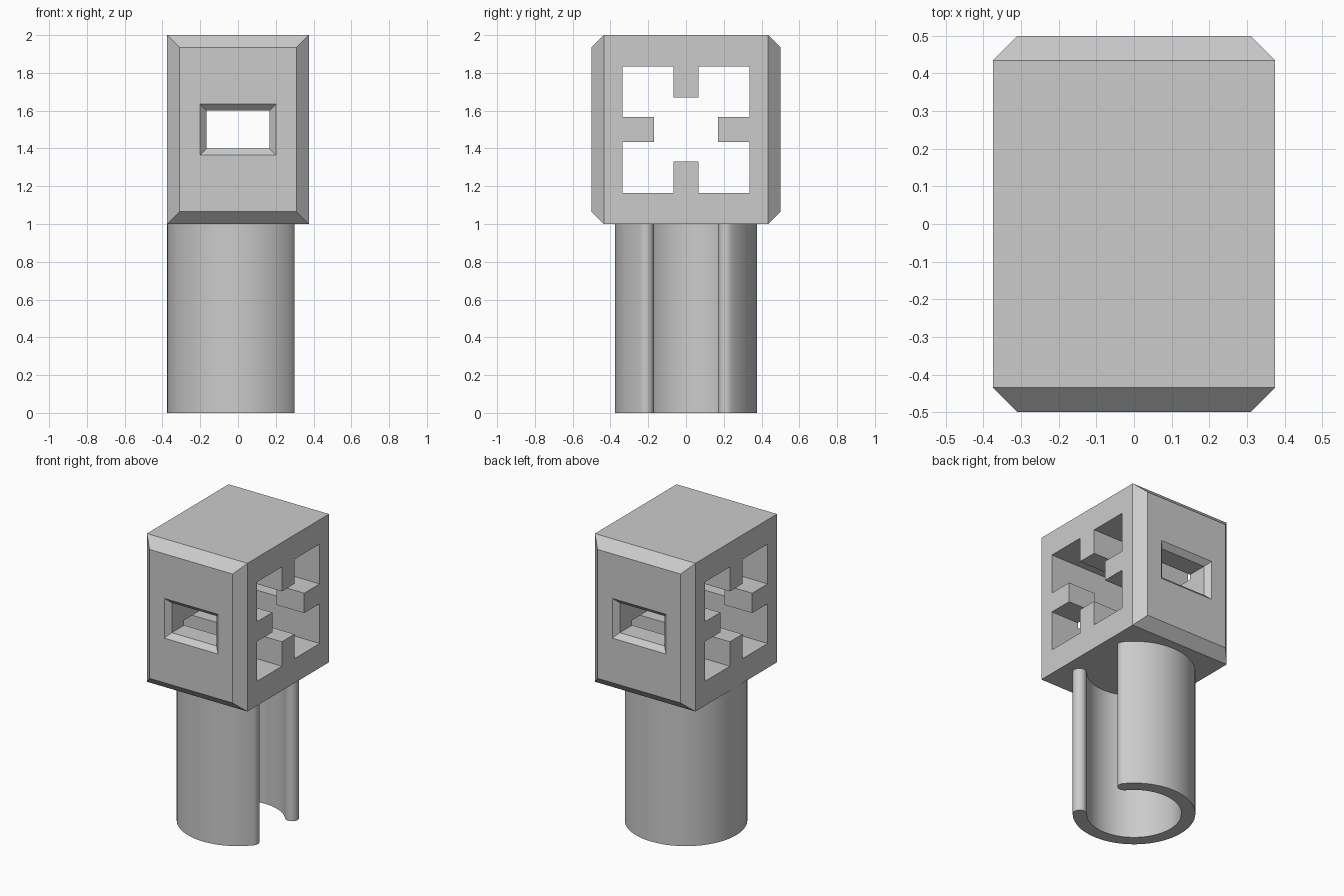
import bpy
import bmesh
from math import sin, cos, asin, pi, radians

old = bpy.data.objects.get("Cube")
if old:
    bpy.data.objects.remove(old, do_unlink=True)

grey = bpy.data.materials.new("plain grey")
grey.use_nodes = True
colour = (0.6, 0.6, 0.6, 1)
grey.diffuse_color = colour
grey.node_tree.nodes["Principled BSDF"].inputs["Base Color"].default_value = colour


def loft(name, sections):
    """Closed solid through matching rings of points."""
    bm = bmesh.new()
    rings = [[bm.verts.new(p) for p in ring] for ring in sections]
    n = len(rings[0])
    for a, b in zip(rings, rings[1:]):
        for i in range(n):
            j = (i + 1) % n
            bm.faces.new((a[i], a[j], b[j], b[i]))
    bm.faces.new(rings[0])
    bm.faces.new(rings[-1])
    bmesh.ops.recalc_face_normals(bm, faces=bm.faces)
    mesh = bpy.data.meshes.new(name)
    bm.to_mesh(mesh)
    bm.free()
    mesh.materials.append(grey)
    obj = bpy.data.objects.new(name, mesh)
    bpy.context.collection.objects.link(obj)
    return obj


def rectangle(y, half_x, half_z):
    mid = 1.5
    return [(sx * half_x, y, mid + sz * half_z)
            for sx, sz in ((-1, -1), (1, -1), (1, 1), (-1, 1))]


def cut(obj, cutter):
    cutter.hide_render = True
    mod = obj.modifiers.new("cut", "BOOLEAN")
    mod.operation = "DIFFERENCE"
    mod.solver = "EXACT"
    mod.object = cutter
    graph = bpy.context.evaluated_depsgraph_get()
    mesh = bpy.data.meshes.new_from_object(obj.evaluated_get(graph))
    obj.modifiers.clear()
    obj.data = mesh
    bpy.data.objects.remove(cutter, do_unlink=True)


# Head block, chamfered around its front and back faces
W, D, H, C = 0.375, 0.5, 0.5, 0.065
head = loft("head", [rectangle(-D, W - C, H - C), rectangle(C - D, W, H),
                     rectangle(D - C, W, H), rectangle(D, W - C, H - C)])

# Side opening: a square with a tab in the middle of each edge
S, T, L = 0.335, 0.067, 0.17
quarter = [(S, T), (S, S), (T, S), (T, L), (-T, L), (-T, S)]
outline = []
for y, z in ((L, -T), (L, T)):
    outline.append((y, z))
outline = []
for k in range(4):
    c, s = round(cos(k * pi / 2)), round(sin(k * pi / 2))
    for y, z in ((L, -T), (L, T), (S, T), (S, S), (T, S)):
        outline.append((y * c - z * s, y * s + z * c))
cut(head, loft("side_cutter",
               [[(x, y, 1.5 + z) for y, z in outline] for x in (-1, 1)]))

# Window through front and back, flared at both mouths
F, WX, WZ = 0.033, 0.167, 0.101
steps = [(-D - F, 2 * F), (F - D, 0), (D - F, 0), (D + F, 2 * F)]
cut(head, loft("window_cutter",
               [rectangle(y, WX + f, WZ + f) for y, f in steps]))

# Split tube stem with rounded lips, open towards +x
outer, inner, gap = 0.375, 0.29, 0.17
mid, lip = (outer + inner) / 2, (outer - inner) / 2
start = asin((gap + lip) / mid)
N, M = 72, 12
angles = [start + (2 * pi - 2 * start) * i / N for i in range(N + 1)]
profile = [(outer * cos(a), outer * sin(a)) for a in angles]


def lip_arc(angle, first):
    cx, cy = mid * cos(angle), mid * sin(angle)
    return [(cx + lip * cos(first + pi * i / M), cy + lip * sin(first + pi * i / M))
            for i in range(1, M)]


profile += lip_arc(-start, -start)
profile += [(inner * cos(a), inner * sin(a)) for a in reversed(angles)]
profile += lip_arc(start, start + pi)
stem = loft("stem", [[(x, y, z) for x, y in profile] for z in (0, 1)])

bpy.ops.object.select_all(action="DESELECT")
stem.select_set(True)
bpy.context.view_layer.objects.active = stem
bpy.ops.object.shade_smooth_by_angle(angle=radians(30))
